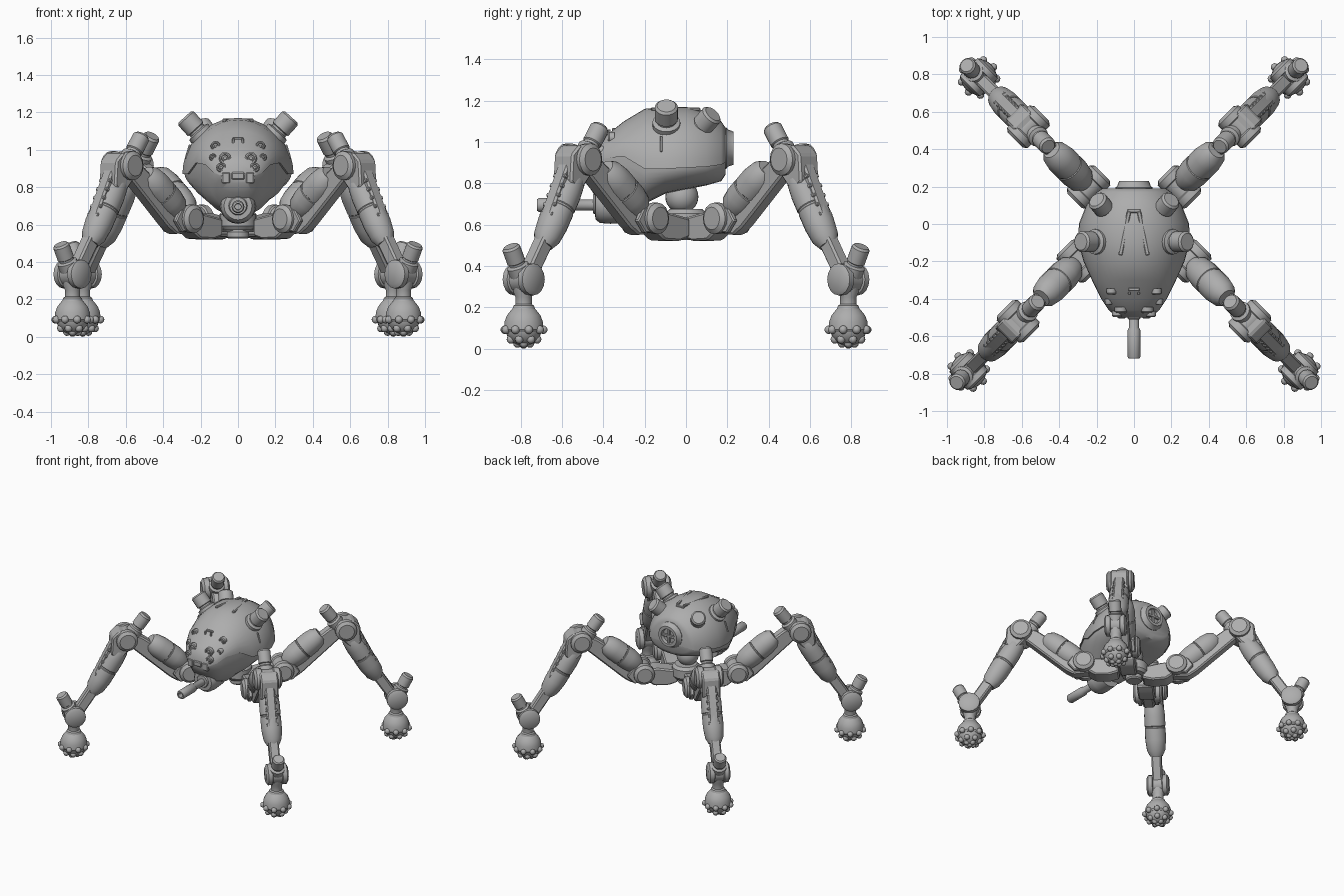
import bpy, bmesh, math
from mathutils import Vector, Matrix
from mathutils.bvhtree import BVHTree

cube = bpy.data.objects.get("Cube")
if cube:
    bpy.data.objects.remove(cube, do_unlink=True)

metal = bpy.data.materials.new("grey_metal")
metal.use_nodes = True
GREY = (0.42, 0.42, 0.42, 1)
metal.diffuse_color = GREY
metal.node_tree.nodes["Principled BSDF"].inputs["Base Color"].default_value = GREY


def finish(name, bm, bevel=0, angle=35):
    bmesh.ops.recalc_face_normals(bm, faces=bm.faces)
    if bevel:
        bmesh.ops.bevel(bm, geom=bm.edges[:], offset=bevel, segments=1, affect='EDGES')
    mesh = bpy.data.meshes.new(name)
    bm.to_mesh(mesh)
    bm.free()
    mesh.materials.append(metal)
    obj = bpy.data.objects.new(name, mesh)
    bpy.context.collection.objects.link(obj)
    bpy.ops.object.select_all(action='DESELECT')
    bpy.context.view_layer.objects.active = obj
    obj.select_set(True)
    bpy.ops.object.shade_smooth_by_angle(angle=math.radians(angle))
    return obj


def skin(bm, rings):
    """Join closed rings of points into a capped tube."""
    loops = [[bm.verts.new(p) for p in ring] for ring in rings]
    n = len(loops[0])
    for a, b in zip(loops, loops[1:]):
        for i in range(n):
            bm.faces.new((a[i], a[(i + 1) % n], b[(i + 1) % n], b[i]))
    bm.faces.new(loops[0])
    bm.faces.new(loops[-1])


def lathe(name, start, end, profile, sides=20):
    """Turn (fraction along axis, radius) pairs around the axis start-end."""
    start, end = Vector(start), Vector(end)
    turn = (end - start).to_track_quat('Z', 'Y')
    rings = []
    for t, r in profile:
        c = start.lerp(end, t)
        rings.append([c + turn @ Vector((r * math.cos(k * math.tau / sides), r * math.sin(k * math.tau / sides), 0))
                      for k in range(sides)])
    bm = bmesh.new()
    skin(bm, rings)
    return finish(name, bm)


def drum(name, start, end, r):
    """Short cylinder with chamfered rims."""
    return lathe(name, start, end, [(0, r * 0.85), (0.2, r), (0.8, r), (1, r * 0.8)])


def prism(name, outline, width, bevel=0.01, across=0):
    """Side outline in x and z, thickened along y."""
    bm = bmesh.new()
    skin(bm, [[(x, across + s * width / 2, z) for x, z in outline] for s in (-1, 1)])
    return finish(name, bm, bevel, 20)


def box(name, centre, size, bevel=0.006, turn=None):
    bm = bmesh.new()
    m = Matrix.Translation(centre) @ (turn or Matrix()) @ Matrix.Diagonal((*size, 1))
    bmesh.ops.create_cube(bm, size=1, matrix=m)
    return finish(name, bm, bevel, 20)


def ball(name, centre, r):
    bm = bmesh.new()
    bmesh.ops.create_uvsphere(bm, u_segments=24, v_segments=14, radius=r, matrix=Matrix.Translation(centre))
    return finish(name, bm)


def sensor(name, base, tip, r):
    """Collar with a capped post."""
    return lathe(name, base, tip, [(0, r * 1.2), (0.3, r * 1.2), (0.35, r * 0.85), (0.42, r * 0.85),
                                   (0.45, r), (0.93, r), (1, r * 0.8)])


# Body stations: y, half width, top, seam, bottom
stations = [(-0.5, 0.09, 0.92, 0.86, 0.81), (-0.46, 0.135, 0.975, 0.88, 0.76), (-0.4, 0.175, 1.02, 0.92, 0.67),
            (-0.3, 0.225, 1.1, 0.93, 0.64), (-0.2, 0.27, 1.16, 0.87, 0.69), (-0.1, 0.297, 1.17, 0.87, 0.74),
            (0, 0.295, 1.17, 0.875, 0.76), (0.1, 0.255, 1.14, 0.88, 0.78), (0.17, 0.2, 1.1, 0.89, 0.8),
            (0.19, 0.17, 1.07, 0.9, 0.83)]


def half_hull(name, upper):
    rings = []
    for y, w, top, seam, low in stations:
        ring = []
        for k in range(21):
            a = math.pi * k / 20
            c, s = math.cos(a), math.sin(a)
            if upper:
                ring.append((w * c, y, seam + (top - seam) * s))
            else:
                ring.append((0.965 * w * math.copysign(abs(c) ** 0.8, c), y, seam + 0.01 + (low - seam) * s))
        rings.append(ring)
    bm = bmesh.new()
    skin(bm, rings)
    tree = BVHTree.FromBMesh(bm)
    finish(name, bm, 0, 40)
    return tree


shell = half_hull("upper_shell", True)
half_hull("lower_hull", False)


def on_face(x, z):
    """Point and outward normal on the front of the shell."""
    hit, normal, _, _ = shell.ray_cast(Vector((x, -1, z)), Vector((0, 1, 0)))
    return hit, normal.normalized()


# Face: eye cluster, brow port and nose block
for side in (-1, 1):
    for x, z, r in ((0.12, 1.02, 0.027), (0.07, 0.955, 0.033), (0.135, 0.96, 0.02), (0.09, 0.905, 0.027)):
        hit, normal = on_face(side * x, z)
        aim = (normal + Vector((0, -0.4, 0))).normalized()
        lathe("eye", hit - aim * 0.02, hit + aim * 0.011,
              [(0, r), (0.8, r), (1, r * 0.8), (1, r * 0.6), (0.75, r * 0.5), (0.95, r * 0.25)], 12)
    box("brow_port_side", on_face(side * 0.025, 1.042)[0], (0.014, 0.014, 0.036), 0.003)
    box("nose_cheek", (side * 0.065, -0.475, 0.85), (0.045, 0.06, 0.06))
    # Shell sensors, side slits and roof strips
    sensor("side_sensor", (side * 0.18, -0.095, 1.06), (side * 0.285, -0.095, 1.175), 0.056)
    sensor("rear_sensor", (side * 0.13, 0.045, 1.04), (side * 0.2, 0.13, 1.135), 0.054)
    box("side_slit", (side * 0.268, -0.12, 0.99), (0.012, 0.012, 0.08), 0.003,
        Matrix.Rotation(side * -0.3, 4, 'Y'))
    box("roof_strip", (side * 0.05, -0.05, 1.158), (0.022, 0.24, 0.016), 0.004,
        Matrix.Rotation(side * 0.2, 4, 'Z'))
box("brow_port_top", on_face(0, 1.06)[0], (0.06, 0.016, 0.014), 0.003)
box("nose_bridge", (0, -0.485, 0.86), (0.07, 0.05, 0.04))
box("roof_strip_end", (0, 0.07, 1.147), (0.07, 0.022, 0.016), 0.004)

# Rear vent
lathe("rear_vent", (0, 0.12, 0.97), (0, 0.23, 0.97),
      [(0, 0.1), (0.68, 0.1), (0.75, 0.09), (1, 0.08), (1, 0.058), (0.8, 0.053)])
box("vent_bar", (0, 0.215, 0.97), (0.11, 0.015, 0.02), 0.003)
box("vent_post", (0, 0.214, 0.97), (0.02, 0.015, 0.11), 0.003)

# Chin turret and barrel
lathe("chin_turret", (0, -0.28, 0.7), (0, -0.45, 0.7),
      [(0, 0.09), (0.5, 0.096), (0.8, 0.092), (0.93, 0.075), (0.94, 0.05), (1, 0.045)])
lathe("barrel", (0, -0.4, 0.695), (0, -0.72, 0.695),
      [(0, 0.026), (0.48, 0.026), (0.52, 0.034), (0.97, 0.034), (1, 0.028), (1, 0.018), (0.85, 0.016)])

# Neck and hub
ball("neck_ball", (0, -0.02, 0.735), 0.08)
drum("neck_collar", (0, 0, 0.57), (0, 0, 0.675), 0.1)
box("hub_core", (0, 0, 0.6), (0.2, 0.1, 0.08), 0.02)
drum("hub_underplate", (0, 0, 0.525), (0, 0, 0.57), 0.06)

# One leg, pointing along +x from its root
HIP, KNEE, ANKLE = (0.28, 0.63), (0.735, 0.915), (1.11, 0.335)
leg = []


def cross_pin(name, joint, r, half):
    leg.append(lathe(name, (joint[0], -half, joint[1]), (joint[0], half, joint[1]),
                     [(0, r * 0.72), (0.08, r), (0.27, r), (0.3, r * 0.88), (0.7, r * 0.88),
                      (0.73, r), (0.92, r), (1, r * 0.72)], 16))


def sleeve(name, a, b, r):
    leg.append(lathe(name, (a[0], 0, a[1]), (b[0], 0, b[1]),
                     [(0, r * 0.6), (0.12, r * 0.9), (0.3, r), (0.48, r), (0.49, r * 0.95), (0.51, r * 0.95),
                      (0.52, r), (0.72, r), (0.9, r * 0.88), (1, r * 0.6)]))


cross_pin("hip_pin", HIP, 0.076, 0.105)
cross_pin("knee_pin", KNEE, 0.078, 0.1)
cross_pin("ankle_pin", ANKLE, 0.077, 0.08)
sleeve("thigh_sleeve", (0.31, 0.665), (0.56, 0.87), 0.083)
sleeve("shin_sleeve", (0.755, 0.86), (0.975, 0.5), 0.075)
leg += [
    prism("hub_arm", [(0.03, 0.54), (0.1, 0.52), (0.2, 0.525), (0.25, 0.56), (0.27, 0.65), (0.18, 0.66),
                      (0.03, 0.63)], 0.12),
    prism("thigh_frame", [(0.24, 0.56), (0.36, 0.55), (0.42, 0.59), (0.73, 0.87), (0.7, 0.95), (0.62, 0.92),
                          (0.29, 0.67)], 0.08),
    prism("knee_housing", [(0.67, 0.88), (0.68, 0.97), (0.79, 0.985), (0.84, 0.94), (0.85, 0.81), (0.79, 0.75)],
          0.13),
    prism("shin_frame", [(0.72, 0.9), (0.8, 0.96), (0.85, 0.88), (0.98, 0.62), (1.0, 0.55), (1.11, 0.38),
                         (1.06, 0.32), (1.02, 0.38), (0.9, 0.56)], 0.072),
    sensor("knee_sensor", (0.69, 0, 0.93), (0.585, 0, 1.075), 0.047),
    sensor("ankle_sensor", (1.13, 0, 0.36), (1.2, 0, 0.495), 0.045),
    lathe("ankle_stem", (1.11, 0, 0.32), (1.11, 0, 0.18),
          [(0, 0.055), (0.35, 0.05), (0.5, 0.04), (0.75, 0.04), (0.8, 0.05), (1, 0.06)]),
    lathe("foot_dome", (1.11, 0, 0.08), (1.11, 0, 0.205),
          [(0, 0.088), (0.1, 0.096), (0.4, 0.094), (0.65, 0.082), (0.87, 0.06), (1, 0.04)]),
    ball("foot_pad", (1.11, 0, 0.1), 0.088),
]
# Shallow ribs on the outer shin, cheeks beside the hip
for k in range(5):
    leg.append(box("shin_rib", (0.858 + 0.023 * k, 0, 0.834 - 0.046 * k), (0.02, 0.085, 0.022), 0.004,
                   Matrix.Rotation(math.radians(63), 4, 'Y')))
for s in (-1, 1):
    leg.append(prism("thigh_cheek", [(0.24, 0.57), (0.35, 0.56), (0.4, 0.62), (0.36, 0.68), (0.28, 0.7)],
                     0.03, 0.006, s * 0.06))
# Foot studs in rows
bm = bmesh.new()
for tilt, count in ((5, 9), (40, 7), (68, 4), (90, 1)):
    for k in range(count):
        a, t = math.tau * (k + 0.5) / count, math.radians(tilt)
        out = Vector((math.cos(a) * math.cos(t), math.sin(a) * math.cos(t), -math.sin(t)))
        place = Matrix.Translation(Vector((1.11, 0, 0.1)) + out * (0.097 - 0.018 * math.sin(t)))
        bmesh.ops.create_uvsphere(bm, u_segments=10, v_segments=6, radius=0.021, matrix=place)
leg.append(finish("foot_studs", bm))

# Place the four legs, the front pair set wider than the back pair
names = {(1, -1): "front_left_", (-1, -1): "front_right_", (1, 1): "back_left_", (-1, 1): "back_right_"}
for (sx, sy), prefix in names.items():
    root = 0.1 if sy < 0 else 0.045
    place = Matrix.Translation((sx * root, 0, 0)) @ Matrix.Rotation(math.atan2(sy, sx), 4, 'Z')
    for part in leg:
        copy = bpy.data.objects.new(prefix + part.name.split(".")[0], part.data)
        copy.matrix_world = place
        bpy.context.collection.objects.link(copy)
for part in leg:
    bpy.data.objects.remove(part, do_unlink=True)
